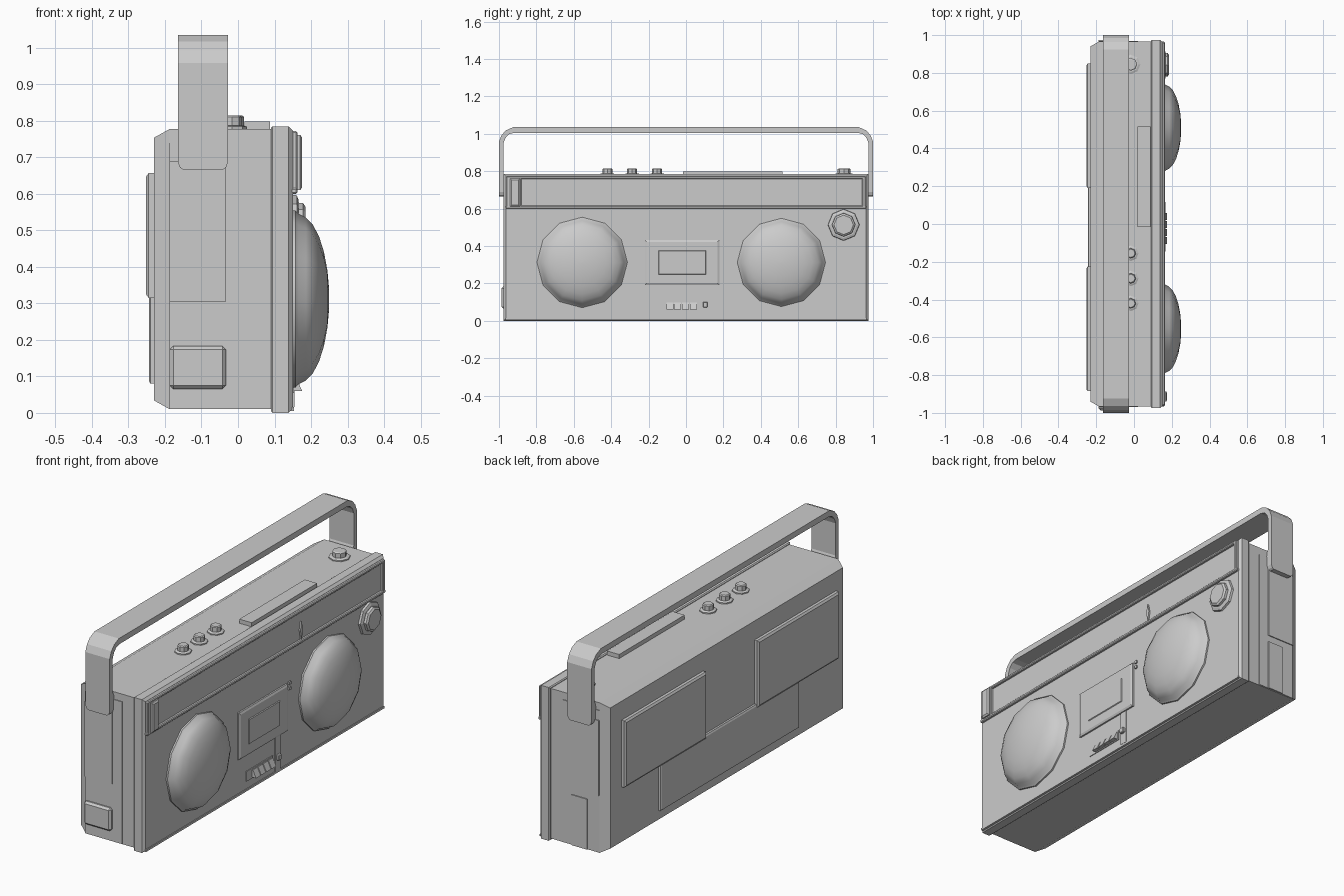
import bpy, math
from mathutils import Matrix, Vector

if "Cube" in bpy.data.objects:
    bpy.data.objects.remove(bpy.data.objects["Cube"])


def mesh(name, verts, faces, smooth=None):
    me = bpy.data.meshes.new(name)
    me.from_pydata(verts, [], faces)
    ob = bpy.data.objects.new(name, me)
    bpy.context.collection.objects.link(ob)
    bpy.context.view_layer.objects.active = ob
    ob.select_set(True)
    bpy.ops.object.mode_set(mode='EDIT')
    bpy.ops.mesh.select_all(action='SELECT')
    bpy.ops.mesh.normals_make_consistent(inside=False)
    bpy.ops.object.mode_set(mode='OBJECT')
    if smooth:
        bpy.ops.object.shade_smooth_by_angle(angle=math.radians(smooth))
    ob.select_set(False)
    return ob


def skin(name, loops, smooth=None):
    """Bridge equal-sized loops in order and cap both ends."""
    n = len(loops[0])
    verts = [p for loop in loops for p in loop]
    faces = [(k * n + i, k * n + (i + 1) % n, (k + 1) * n + (i + 1) % n, (k + 1) * n + i)
             for k in range(len(loops) - 1) for i in range(n)]
    faces += [tuple(range(n)), tuple(range(len(verts) - n, len(verts)))]
    return mesh(name, verts, faces, smooth)


def slab(name, y0, y1, z0, z1, sections):
    """Rectangle in the y-z plane lofted along x; sections are (x, inset)."""
    return skin(name, [[(x, y0 + i, z0 + i), (x, y1 - i, z0 + i),
                        (x, y1 - i, z1 - i), (x, y0 + i, z1 - i)] for x, i in sections])


def box(name, x0, x1, y0, y1, z0, z1, bevel=0):
    ob = slab(name, y0, y1, z0, z1, [(x0, 0), (x1, 0)])
    if bevel:
        m = ob.modifiers.new("bevel", 'BEVEL')
        m.width, m.segments = bevel, 1
    return ob


def turned(name, centre, axis, profile, n, smooth=None):
    """Loft n-sided rings (radius, height) along an axis."""
    rot = Matrix.Rotation(math.pi / 2, 4, 'Y') if axis == 'X' else Matrix()
    loops = [[Vector(centre) + rot @ Vector((r * math.cos(2 * math.pi * i / n),
                                             r * math.sin(2 * math.pi * i / n), h))
              for i in range(n)] for r, h in profile]
    return skin(name, loops, smooth)


# Main case with chamfered back, and front bezel
slab("rear_case", -0.965, 0.965, 0.01, 0.778, [(-0.23, 0.024), (-0.187, 0), (0.1, 0)])
slab("front_bezel", -0.975, 0.975, 0.0, 0.785, [(0.09, 0.004), (0.095, 0), (0.138, 0), (0.15, 0.012)])

# End cheeks, panels and feet blocks
for s, side in ((-1, "left"), (1, "right")):
    def end(name, x0, x1, depth, z0, z1, bevel=0):
        a, b = sorted((s * 0.95, s * depth))
        box(f"{side}_{name}", x0, x1, a, b, z0, z1, bevel)
    end("end_cheek", -0.187, 0.02, 0.969, 0.012, 0.74)
    end("end_panel", -0.187, -0.033, 0.974, 0.305, 0.69)
box("left_end_block", -0.187, -0.033, -0.987, -0.95, 0.065, 0.183, 0.01)
box("right_end_rib", -0.12, -0.033, 0.95, 0.974, 0.012, 0.27)

# Tuning band: raised frame around a recessed window
box("band_top_rail", 0.14, 0.163, -0.96, 0.96, 0.757, 0.772, 0.004)
box("band_bottom_rail", 0.14, 0.163, -0.965, 0.965, 0.6, 0.616, 0.004)
box("band_right_rail", 0.14, 0.163, 0.942, 0.96, 0.6, 0.772, 0.004)
box("band_left_rail", 0.14, 0.163, -0.96, -0.88, 0.6, 0.772, 0.004)
slab("band_meter", -0.94, -0.887, 0.61, 0.762, [(0.15, 0), (0.17, 0), (0.176, 0.008)])
skin("tuning_needle", [[(x, 0.29 + 0.01 * a, 0.66 + b) for a, b in
                        ((0, -0.048), (1, 0.005), (0, 0.048), (-1, 0.005))] for x in (0.148, 0.158)])

# Bottom lip
box("bottom_lip", 0.14, 0.154, -0.965, 0.965, 0.005, 0.016)

# Speakers: low-sided smooth domes
for y, r in ((-0.555, 0.242), (0.51, 0.236)):
    dome = [(r, 0), (r, 0.01), (r * 0.965, 0.018)]
    dome += [(r * 0.95 * math.cos(t), 0.018 + 0.084 * math.sin(t))
             for t in [math.radians(a) for a in (14, 28, 42, 56, 70, 82, 89.5)]]
    turned("speaker_dome", (0.148, y, 0.312), 'X', dome, 12, 40)

# Octagonal dial on the front
turned("front_dial_ring", (0.148, 0.843, 0.513), 'X', [(0.085, 0), (0.083, 0.013), (0.07, 0.018)], 8)
turned("front_dial", (0.148, 0.843, 0.513), 'X', [(0.064, 0), (0.062, 0.03), (0.052, 0.037)], 8)

# Cassette door with window
slab("cassette_door", -0.22, 0.178, 0.192, 0.432, [(0.145, 0), (0.158, 0), (0.163, 0.01)])
slab("cassette_window", -0.15, 0.108, 0.245, 0.378, [(0.16, 0), (0.167, 0.005)])
for z in (0.4, 0.428):
    box("indicator_lamp", 0.145, 0.158, 0.192, 0.206, z - 0.007, z + 0.007)

# Wedge-shaped transport keys and slider
box("key_tray", 0.145, 0.154, -0.15, 0.065, 0.055, 0.106)
for i in range(4):
    y = -0.105 + i * 0.042
    skin("transport_key", [[(0.148, v, 0.06), (0.176, v, 0.06), (0.158, v, 0.098), (0.148, v, 0.098)]
                           for v in (y, y + 0.037)])
box("slider_track", 0.145, 0.155, 0.082, 0.124, 0.016, 0.19)
box("slider_knob", 0.15, 0.168, 0.09, 0.116, 0.072, 0.1, 0.003)

# Top controls
for y, k in ((-0.42, 1), (-0.288, 1), (-0.155, 1), (0.845, 1.25)):
    turned("top_knob", (-0.017, y, 0.776), 'Z',
           [(0.041 * k, 0), (0.041 * k, 0.008), (0.032 * k, 0.012), (0.027 * k, 0.012),
            (0.027 * k, 0.035), (0.022 * k, 0.039)], 8)
box("top_button_bar", 0.018, 0.088, -0.015, 0.515, 0.77, 0.799)

# Back panels
for y0, y1 in ((0.19, 0.85), (-0.885, -0.225)):
    slab("back_panel", y0, y1, 0.315, 0.657, [(-0.225, 0), (-0.245, 0), (-0.252, 0.01)])
slab("battery_door", -0.57, 0.55, 0.08, 0.33, [(-0.225, 0), (-0.24, 0), (-0.244, 0.008)])

# Carry handle: flat strap with rounded ends, half path mirrored
half = [(1.0, 0.665, 0.964, 0.665, 0.016), (1.0, 0.672, 0.964, 0.672, 0.006),
        (1.0, 0.688, 0.964, 0.688, 0), (1.0, 0.76, 0.966, 0.76, 0), (1.0, 0.785, 0.976, 0.785, 0),
        (1.0, 0.958, 0.976, 0.95, 0), (0.986, 0.993, 0.965, 0.977, 0),
        (0.963, 1.018, 0.946, 0.998, 0), (0.925, 1.035, 0.918, 1.005, 0)]
path = [(-a, b, -c, d, e) for a, b, c, d, e in half] + half[::-1]
skin("carry_handle", [[(-0.165 + e, a, b), (-0.027 - e, a, b), (-0.027 - e, c, d), (-0.165 + e, c, d)]
                      for a, b, c, d, e in path])
